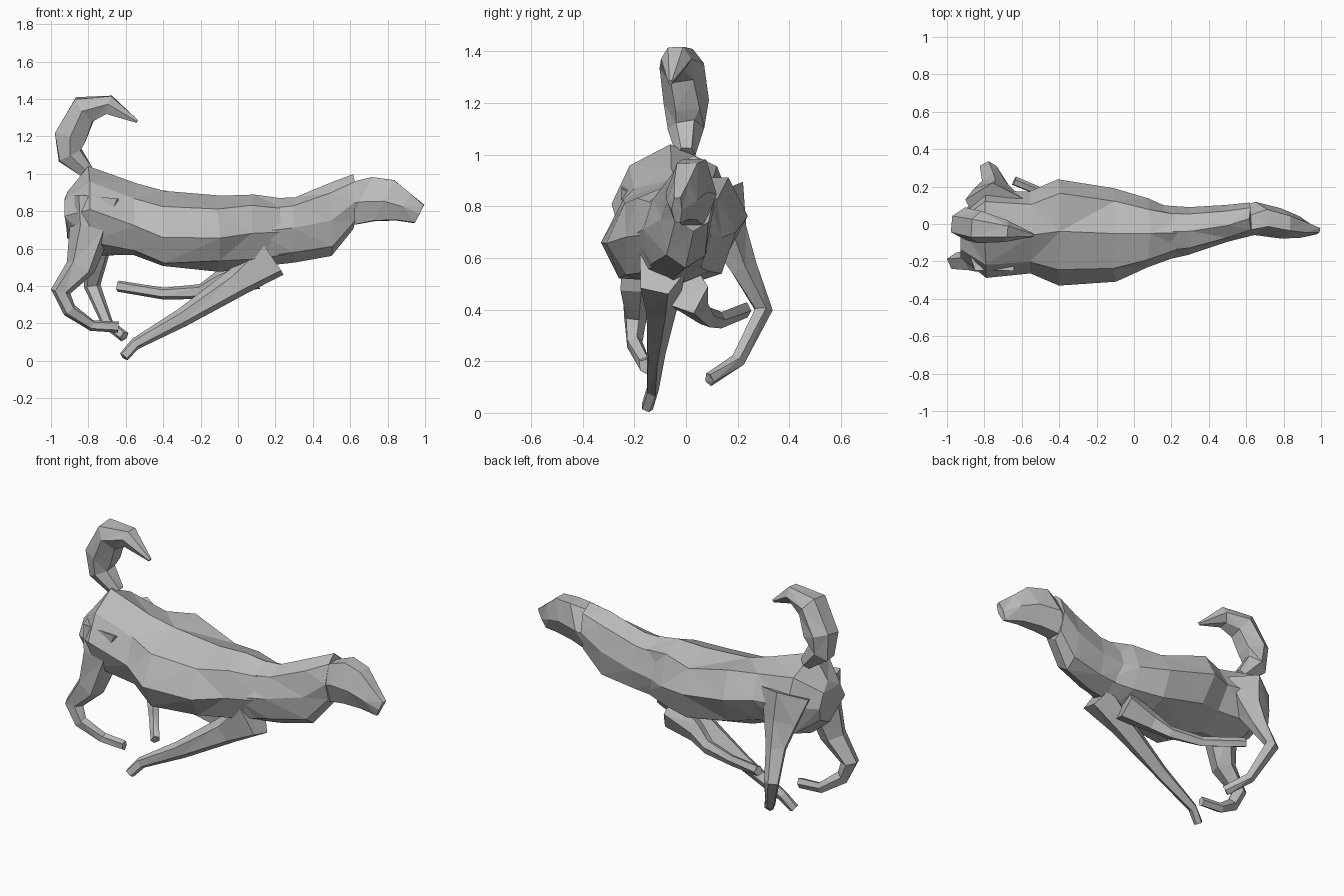
import bpy, bmesh, random
from math import cos, sin, pi, tau
from mathutils import Vector

random.seed(4)
cube = bpy.data.objects.get("Cube")
if cube:
    bpy.data.objects.remove(cube)

# One plain grey coat
grey = bpy.data.materials.new("Grey coat")
grey.use_nodes = True
colour = (0.5, 0.5, 0.5, 1)
grey.diffuse_color = colour
grey.node_tree.nodes["Principled BSDF"].inputs["Base Color"].default_value = colour


def skin(name, loops):
    """Join successive rings of points into a closed, faceted mesh."""
    bm = bmesh.new()
    rings = [[bm.verts.new(point) for point in loop] for loop in loops]
    for low, high in zip(rings, rings[1:]):
        for k, vert in enumerate(low):
            bm.faces.new((low[k - 1], vert, high[k], high[k - 1]))
    bm.faces.new(rings[0])
    bm.faces.new(rings[-1])
    bmesh.ops.recalc_face_normals(bm, faces=bm.faces)
    bmesh.ops.triangulate(bm, faces=bm.faces, quad_method='SHORT_EDGE')
    mesh = bpy.data.meshes.new(name)
    bm.to_mesh(mesh)
    bm.free()
    mesh.materials.append(grey)
    obj = bpy.data.objects.new(name, mesh)
    bpy.context.collection.objects.link(obj)


def oval(centre, side, up, sides, rough):
    """Polygon around a centre, roughened a little like a hand-cut facet."""
    loop = []
    for k in range(sides):
        angle = tau * k / sides
        point = centre + side * cos(angle) + up * sin(angle)
        point += Vector([random.uniform(-rough, rough) for axis in range(3)])
        point.x = min(max(point.x, -1), 1)
        point.z = max(point.z, 0)
        loop.append(point)
    return loop


def trunk(name, stations, sides, rough, lean=0):
    """Upright sections given by x, underside, topline and half width."""
    loops = []
    for x, under, top, half in stations:
        # The spine swings sideways toward the head
        sway = -0.05 + max(0, 0.08 - abs(x - 0.65) / 5)
        centre = Vector((x, sway, (under + top) / 2))
        # The far shoulder is lifted by the twist of the ribs
        twist = max(0, 0.2 - abs(x + 0.4) / 2)
        side = Vector((0, half, half * twist))
        up = Vector((lean, 0, 1)) * (top - under) / 2
        loops.append(oval(centre, side, up, sides, rough))
    skin(name, loops)


def tube(name, path, radius, flatten, sides=5):
    """Sections square to a path, sized by a rule running from 0 to 1."""
    points = [Vector(p) for p in path]
    last = len(points) - 1
    loops = []
    for i, centre in enumerate(points):
        along = (points[min(i + 1, last)] - points[max(i - 1, 0)]).normalized()
        side = Vector((0, 1, 0))
        side = (side - along * side.dot(along)).normalized()
        size = radius(i / last)
        up = along.cross(side) * size
        loops.append(oval(centre, side * size * flatten, up, sides, size / 12))
    skin(name, loops)


# Rump, ribs and chest
trunk("torso", [
    (-.92, .66, .9, .12),
    (-.8, .57, 1.03, .24),
    (-.55, .56, .95, .22),
    (-.4, .51, .92, .29),
    (-.1, .47, .89, .25),
    (.08, .48, .9, .19),
    (.25, .53, .86, .12)], 8, 0.012)

# Stretched neck, then skull and slanting muzzle
trunk("neck", [
    (.1, .5, .87, .15),
    (.3, .53, .88, .13),
    (.5, .56, .95, .1),
    (.62, .7, 1, .09)], 8, 0.008)
trunk("head", [
    (.56, .67, .98, .08),
    (.65, .7, 1, .09),
    (.78, .73, .98, .08),
    (.88, .74, .91, .06),
    (.97, .73, .84, .02)], 6, 0.003, 0.5)

# Curled bushy tail, swelling in the middle
tube("tail", [
    (-.8, 0, 1),
    (-.9, 0, 1.1),
    (-.9, 0, 1.2),
    (-.82, -.02, 1.34),
    (-.69, -.04, 1.37),
    (-.54, -.06, 1.28)],
    lambda t: 0.01 + 0.03 * (1 - t) + 0.07 * sin(pi * t), 1, 6)

# Legs caught mid-stride: thickness at the body, then joints down to the paw
legs = {
    "front_right_leg": (.13, [
        (.18, -.1, .55),
        (0, -.1, .42),
        (-.3, -.12, .23),
        (-.55, -.13, .09),
        (-.61, -.15, .02)]),
    "front_left_leg": (.1, [
        (.08, 0, .48),
        (-.1, .04, .42),
        (-.2, .08, .37),
        (-.4, .13, .36),
        (-.64, .23, .4)]),
    "hind_right_leg": (.17, [
        (-.75, -.14, .85),
        (-.78, -.18, .7),
        (-.84, -.2, .5),
        (-.95, -.2, .37),
        (-.9, -.2, .27),
        (-.78, -.16, .19),
        (-.64, -.16, .18)]),
    "hind_left_leg": (.17, [
        (-.75, .1, .85),
        (-.75, .16, .7),
        (-.75, .22, .56),
        (-.78, .3, .4),
        (-.7, .2, .2),
        (-.61, .09, .13)]),
}
for name, (thick, path) in legs.items():
    tube(name, path, lambda t: 0.03 + (thick - 0.03) * (1 - t) ** 2.5, 0.8)
